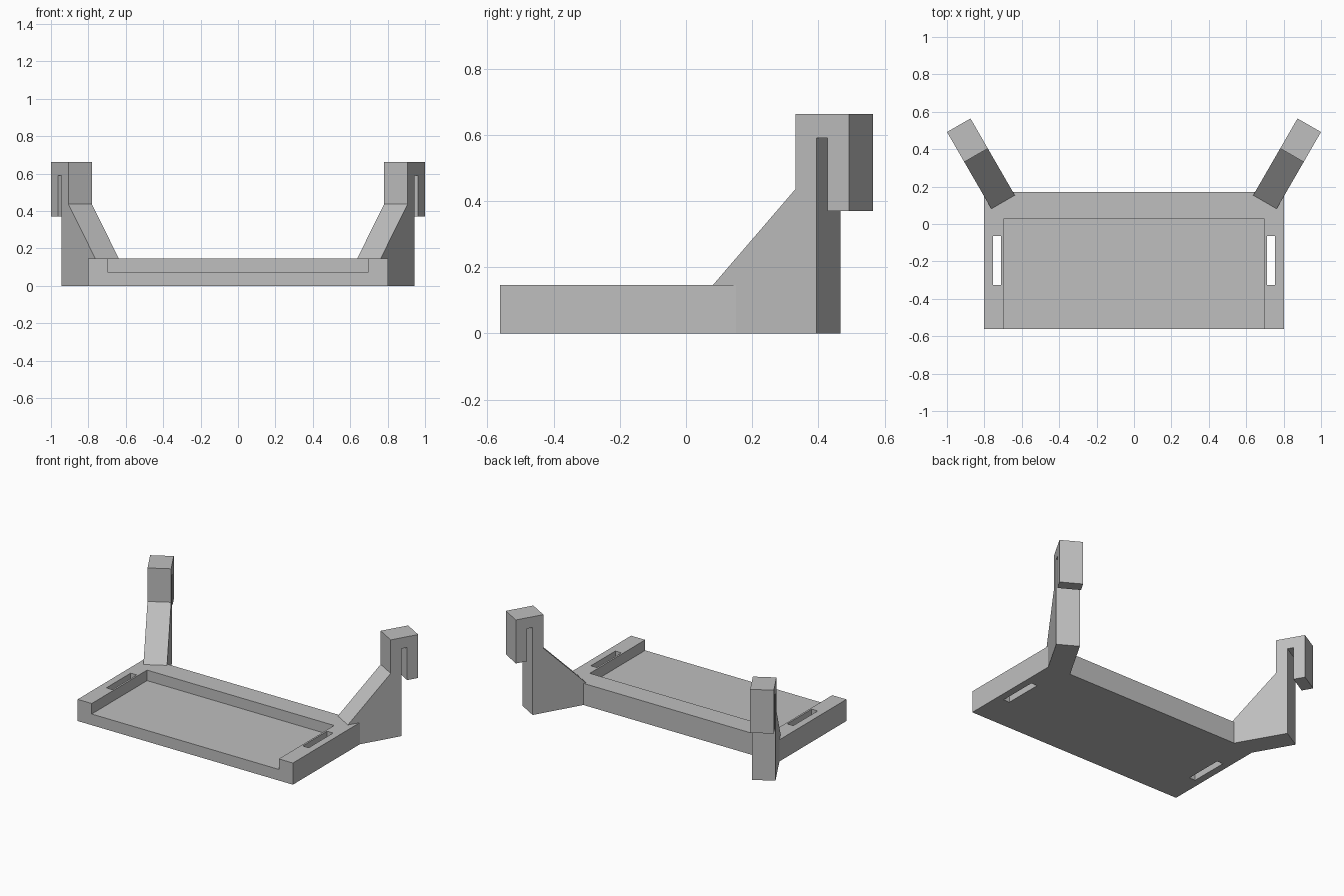
import bpy, bmesh, math
from mathutils import Matrix, Vector

default = bpy.data.objects.get("Cube")
if default:
    bpy.data.objects.remove(default, do_unlink=True)

grey = bpy.data.materials.new("light grey plastic")
grey.use_nodes = True
COLOUR = (0.52, 0.52, 0.52, 1)
grey.diffuse_color = COLOUR
grey.node_tree.nodes["Principled BSDF"].inputs["Base Color"].default_value = COLOUR


def finish(name, bm):
    bmesh.ops.recalc_face_normals(bm, faces=bm.faces)
    mesh = bpy.data.meshes.new(name)
    bm.to_mesh(mesh)
    bm.free()
    mesh.materials.append(grey)
    obj = bpy.data.objects.new(name, mesh)
    bpy.context.collection.objects.link(obj)
    return obj


def prism(name, outline, thickness, matrix=Matrix()):
    """Extrude a 2D outline along local z, then place it."""
    bm = bmesh.new()
    face = bm.faces.new([bm.verts.new((u, v, 0)) for u, v in outline])
    ext = bmesh.ops.extrude_face_region(bm, geom=[face])["geom"]
    moved = [g for g in ext if isinstance(g, bmesh.types.BMVert)]
    bmesh.ops.translate(bm, verts=moved, vec=(0, 0, thickness))
    bm.transform(matrix)
    return finish(name, bm)


def box(name, x0, x1, y0, y1, z0, z1):
    rect = [(x0, y0), (x1, y0), (x1, y1), (x0, y1)]
    return prism(name, rect, z1 - z0, Matrix.Translation((0, 0, z0)))


def rod(name, start, end, radius):
    bm = bmesh.new()
    axis = end - start
    bmesh.ops.create_cone(bm, cap_ends=True, segments=48, radius1=radius,
                          radius2=radius, depth=axis.length)
    bm.transform(Matrix.Translation((start + end) / 2)
                 @ axis.to_track_quat("Z", "Y").to_matrix().to_4x4())
    return finish(name, bm)


def cut(obj, cutters):
    """Subtract the cutters, bake the result and remove them."""
    for c in cutters:
        mod = obj.modifiers.new("cut", "BOOLEAN")
        mod.operation = "DIFFERENCE"
        mod.solver = "EXACT"
        mod.object = c
    bpy.context.view_layer.update()
    graph = bpy.context.evaluated_depsgraph_get()
    baked = bpy.data.meshes.new_from_object(obj.evaluated_get(graph))
    obj.modifiers.clear()
    obj.data = baked
    for c in cutters:
        bpy.data.objects.remove(c, do_unlink=True)


# Tray with a recess open to the front and a strap slot on each side
tray = box("tray", -0.803, 0.803, -0.562, 0.17, 0, 0.146)
cutters = [box("recess_cutter", -0.698, 0.698, -0.7, 0.028, 0.075, 0.3)]
for side in (-1, 1):
    xs = sorted((side * 0.71, side * 0.755))
    cutters.append(box("slot_cutter", *xs, -0.325, -0.065, -0.1, 0.3))
cut(tray, cutters)

# Splayed rear arms: sloping gusset, column and slotted clamp head
arm_profile = [(0, 0), (0.361, 0), (0.361, 0.59), (0.40, 0.59), (0.40, 0.37),
               (0.474, 0.37), (0.474, 0.663), (0.289, 0.663),
               (0.289, 0.437), (0, 0.146)]
WIDTH = 0.145
angle = math.radians(60)
arms = []
for label, side in (("left", 1), ("right", -1)):
    along = Vector((side * math.cos(angle), math.sin(angle), 0))
    across = Vector((side * math.sin(angle), -math.cos(angle), 0))
    up = Vector((0, 0, 1))
    base = Vector((side * 0.70, 0.1175, 0))
    place = Matrix((along, up, across)).transposed().to_4x4()
    place.translation = base - across * WIDTH / 2
    arm = prism(label + "_arm", arm_profile, WIDTH, place)

    # Bolt hole through the clamp, with a counterbore at the front
    centre = base + up * 0.48
    cut(arm, [rod("counterbore_cutter", centre + along * 0.1, centre + along * 0.325, 0.065),
              rod("bolt_hole_cutter", centre + along * 0.15, centre + along * 0.6, 0.038)])
    arms.append(arm)

# Smooth the bores, keep the edges crisp
bpy.ops.object.select_all(action="DESELECT")
for obj in [tray] + arms:
    obj.select_set(True)
bpy.context.view_layer.objects.active = tray
bpy.ops.object.shade_smooth_by_angle(angle=math.radians(30))
